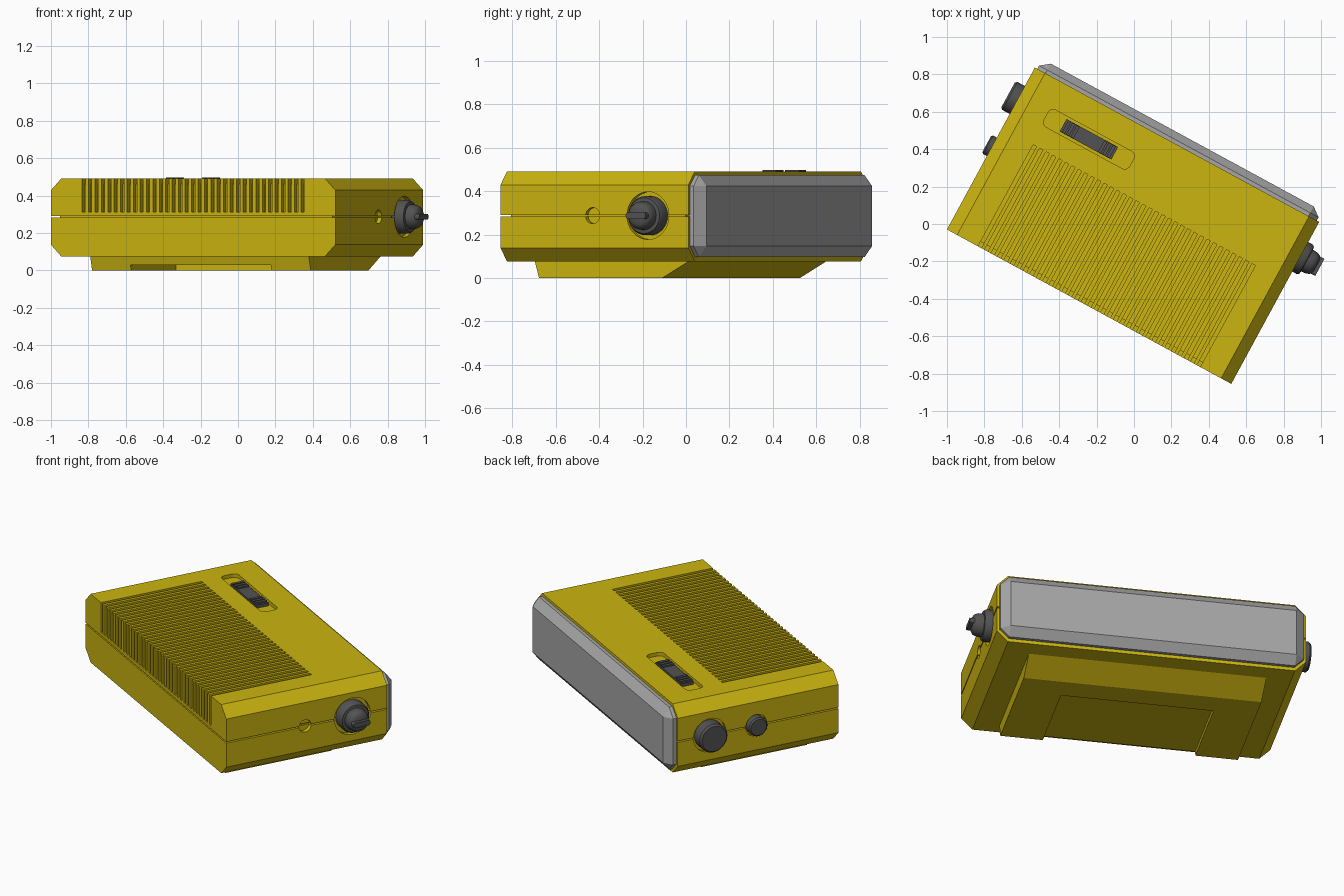
import bpy, bmesh
from math import sin, cos, pi, radians

if "Cube" in bpy.data.objects:
    bpy.data.objects.remove(bpy.data.objects["Cube"])

TURN = radians(-28.5)   # the whole device stands turned on its base
MID = 0.287             # seam height, also the knob axis


def material(name, rgb):
    m = bpy.data.materials.new(name)
    m.use_nodes = True
    m.diffuse_color = (*rgb, 1)
    bsdf = next(n for n in m.node_tree.nodes if n.type == 'BSDF_PRINCIPLED')
    bsdf.inputs["Base Color"].default_value = (*rgb, 1)
    return m


yellow = material("yellow plastic", (0.6, 0.455, 0.005))
grey = material("grey panel", (0.38, 0.38, 0.38))
dark = material("dark controls", (0.085, 0.085, 0.085))

# Extrusion directions: a profile point (p, q) swept along t
ALONG_X = lambda p, q, t: (t, p, q)
ALONG_Y = lambda p, q, t: (p, t, q)
ALONG_Z = lambda p, q, t: (p, q, t)


def loft(bm, rings, place):
    """Skin a list of (profile, t) rings of equal size and cap both ends."""
    loops = [[bm.verts.new(place(p, q, t)) for p, q in pts] for pts, t in rings]
    for a, b in zip(loops, loops[1:]):
        for i in range(len(a)):
            j = (i + 1) % len(a)
            bm.faces.new((a[i], a[j], b[j], b[i]))
    bm.faces.new(loops[0][::-1])
    bm.faces.new(loops[-1])


def prism(bm, pts, lo, hi, place):
    loft(bm, [(pts, lo), (pts, hi)], place)


def rect(p0, p1, q0, q1):
    return [(p0, q0), (p1, q0), (p1, q1), (p0, q1)]


def circle(r, p, q, n=32):
    return [(p + r * cos(2 * pi * i / n), q + r * sin(2 * pi * i / n)) for i in range(n)]


def rounded(p0, p1, q0, q1, r, n=5):
    corners = [(p1 - r, q1 - r), (p0 + r, q1 - r), (p0 + r, q0 + r), (p1 - r, q0 + r)]
    return [(cx + r * cos(pi / 2 * (k + i / n)), cy + r * sin(pi / 2 * (k + i / n)))
            for k, (cx, cy) in enumerate(corners) for i in range(n + 1)]


def finish(name, bm, mat, smooth=False):
    bmesh.ops.recalc_face_normals(bm, faces=bm.faces)
    me = bpy.data.meshes.new(name)
    bm.to_mesh(me)
    bm.free()
    ob = bpy.data.objects.new(name, me)
    bpy.context.collection.objects.link(ob)
    ob.rotation_euler.z = TURN
    if mat:
        me.materials.append(mat)
    if smooth:
        activate(ob)
        bpy.ops.object.shade_smooth_by_angle(angle=radians(35))
    return ob


def activate(ob):
    bpy.ops.object.select_all(action='DESELECT')
    ob.select_set(True)
    bpy.context.view_layer.objects.active = ob


def cut(ob, cutter):
    mod = ob.modifiers.new("cut", 'BOOLEAN')
    mod.operation, mod.solver, mod.object = 'DIFFERENCE', 'EXACT', cutter
    activate(ob)
    bpy.ops.object.modifier_apply(modifier=mod.name)


# Shell halves with chamfered long edges
W, FRONT, BACK, CH = 0.865, -0.503, 0.482, 0.062
BOTTOM, TOP, GAP = 0.076, 0.491, 0.004


def shell(name, edge, corner, outer):
    bm = bmesh.new()
    pts = [(-W, edge), (W, edge), (W, corner), (W - CH, outer), (CH - W, outer), (-W, corner)]
    prism(bm, pts, FRONT, BACK, ALONG_Y)
    return finish(name, bm, yellow)


upper = shell("upper_shell", MID + GAP, TOP - CH, TOP)
lower = shell("lower_shell", MID - GAP, BOTTOM + CH, BOTTOM)

bm = bmesh.new()
prism(bm, rect(0.035 - W, W - 0.035, FRONT + 0.035, BACK - 0.035), MID - 0.02, MID + 0.02, ALONG_Z)
finish("seam_core", bm, yellow)

# Round recesses in both side faces: (side, y, radius, depth)
bm = bmesh.new()
for side, y, r, depth in ((1, 0.27, 0.11, 0.025), (1, -0.02, 0.037, 0.025),
                          (-1, 0.285, 0.1, 0.02), (-1, 0.0, 0.065, 0.02)):
    prism(bm, circle(r, y, MID), side * (W - depth), side * (W + 0.1), ALONG_X)
recesses = finish("recess_cutter", bm, None)

# Ventilation slots run over the top and down the front face
bm = bmesh.new()
COUNT, SPAN, SLOT, DEEP = 35, 0.676, 0.02, 0.028
elbow = [(FRONT - 0.1, 0.312), (FRONT + DEEP, 0.312), (FRONT + DEEP, TOP - DEEP),
         (0.115, TOP - DEEP), (0.115, TOP + 0.1), (FRONT - 0.1, TOP + 0.1)]
for i in range(COUNT):
    x = -SPAN + (2 * SPAN - SLOT) * i / (COUNT - 1)
    prism(bm, elbow, x, x + SLOT, ALONG_X)
# Recess for the slide switch
SX, SY = -0.428, 0.283
prism(bm, rounded(SX - 0.26, SX + 0.26, SY - 0.052, SY + 0.052, 0.03), TOP - 0.022, TOP + 0.1, ALONG_Z)
slots = finish("slot_cutter", bm, None)

for half in (upper, lower):
    cut(half, recesses)
cut(upper, slots)
for helper in (recesses, slots):
    bpy.data.objects.remove(helper)

# Base plinth, sloped at the back, with a shallow notch open to the front
bm = bmesh.new()
prism(bm, [(-0.41, 0), (0.237, 0), (0.378, BOTTOM + 0.002), (-0.432, BOTTOM + 0.002)], -0.665, 0.665, ALONG_X)
plinth = finish("base_plinth", bm, yellow)
bm = bmesh.new()
prism(bm, rect(-0.427, 0.427, -0.6, 0.09), -0.1, 0.03, ALONG_Z)
notch = finish("notch_cutter", bm, None)
cut(plinth, notch)
bpy.data.objects.remove(notch)

# Grey back panel: octagonal rim rising to a rectangular face
PW, P0, P1, C = 0.85, 0.096, 0.474, 0.05
rim = [(C - PW, P0), (PW - C, P0), (PW, P0 + C), (PW, P1 - C),
       (PW - C, P1), (C - PW, P1), (-PW, P1 - C), (-PW, P0 + C)]
face = [(C - PW, P0 + C), (PW - C, P0 + C), (PW - C, P0 + C), (PW - C, P1 - C),
        (PW - C, P1 - C), (C - PW, P1 - C), (C - PW, P1 - C), (C - PW, P0 + C)]
bm = bmesh.new()
loft(bm, [(rim, BACK - 0.01), (rim, 0.502), (face, 0.541)], ALONG_Y)
bmesh.ops.remove_doubles(bm, verts=bm.verts, dist=0.0001)
finish("back_panel", bm, grey)


# Turned knobs on the side faces: steps of (radius, distance from centre)
def knob(name, side, y, steps, grip=False):
    bm = bmesh.new()
    loft(bm, [(circle(r, y, MID), side * x) for r, x in steps], ALONG_X)
    if grip:
        prism(bm, rounded(y - 0.052, y + 0.052, MID - 0.015, MID + 0.015, 0.012), 0.92, 0.984, ALONG_X)
    finish(name, bm, dark, smooth=True)


knob("right_dial", 1, 0.27, [(0.09, 0.835), (0.09, 0.89), (0.082, 0.904), (0.066, 0.906),
                             (0.064, 0.935), (0.056, 0.953), (0.04, 0.964)], grip=True)
knob("left_large_knob", -1, 0.285, [(0.085, 0.84), (0.085, 0.91), (0.075, 0.921)])
knob("left_small_knob", -1, 0.0, [(0.056, 0.84), (0.056, 0.888), (0.048, 0.896)])

# Slide switch with a raised centre and ridged ends
bm = bmesh.new()
prism(bm, rect(SX - 0.157, SX + 0.157, SY - 0.038, SY + 0.038), TOP - 0.024, TOP - 0.003, ALONG_Z)
for x in (-0.11, 0.11):
    for k in (-1, 0, 1):
        cx = SX + x + 0.026 * k
        prism(bm, rect(cx - 0.009, cx + 0.009, SY - 0.036, SY + 0.036), TOP - 0.004, TOP + 0.006, ALONG_Z)
finish("slide_switch", bm, dark)
